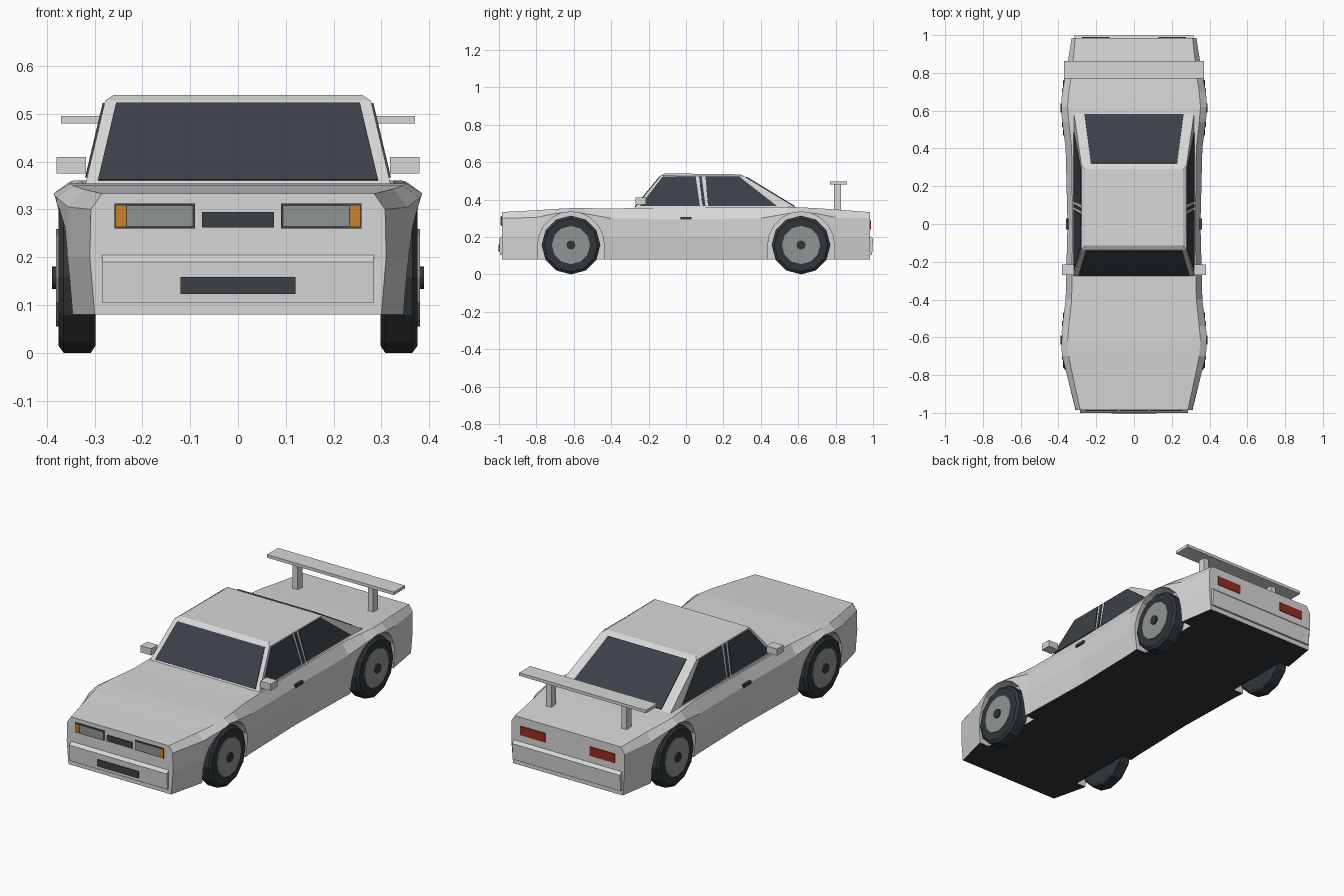
import bpy, bmesh, math
from mathutils import Vector

cube = bpy.data.objects.get("Cube")
if cube:
    bpy.data.objects.remove(cube)


def material(name, r, g, b):
    m = bpy.data.materials.new(name)
    m.use_nodes = True
    m.diffuse_color = (r, g, b, 1)
    m.node_tree.nodes["Principled BSDF"].inputs["Base Color"].default_value = (r, g, b, 1)
    return m


PAINT = material("silver paint", .68, .68, .68)
GLASS = material("dark glass", .045, .053, .064)
BLACK = material("black rubber", .03, .036, .042)
RIM = material("grey wheel metal", .28, .30, .29)
LENS = material("grey lamp glass", .28, .30, .29)
AMBER = material("amber lamp", .62, .22, .02)
RED = material("red lamp", .32, .025, .015)


def loft(name, rings, *mats):
    """Skin a row of equal-sized vertex rings and cap both ends."""
    bm = bmesh.new()
    rows = [[bm.verts.new(p) for p in ring] for ring in rings]
    n = len(rows[0])
    for a, b in zip(rows, rows[1:]):
        for i in range(n):
            j = (i + 1) % n
            bm.faces.new((a[i], a[j], b[j], b[i]))
    bm.faces.new(rows[0])
    bm.faces.new(rows[-1])
    bmesh.ops.recalc_face_normals(bm, faces=bm.faces)
    mesh = bpy.data.meshes.new(name)
    bm.to_mesh(mesh)
    bm.free()
    for m in mats:
        mesh.materials.append(m)
    ob = bpy.data.objects.new(name, mesh)
    bpy.context.collection.objects.link(ob)
    return ob


def prism(name, profile, x0, x1, mat):
    """Extrude a (y, z) profile along x."""
    return loft(name, [[(x, y, z) for y, z in profile] for x in (x0, x1)], mat)


def box(name, x0, x1, y0, y1, z0, z1, mat=PAINT):
    return prism(name, [(y0, z0), (y1, z0), (y1, z1), (y0, z1)], x0, x1, mat)


def plate(name, pts, mat, half=.004):
    """Thin plate around a flat outline."""
    pts = [Vector(p) for p in pts]
    n = (pts[1] - pts[0]).cross(pts[2] - pts[0]).normalized() * half
    return loft(name, [[p + n for p in pts], [p - n for p in pts]], mat)


# Body shell: y, half widths (sill, waist, shoulder, deck), shoulder z, deck z
stations = [
    (-.985, .300, .310, .308, .285, .300, .333),
    (-.80, .345, .355, .355, .325, .305, .343),
    (-.70, .360, .372, .380, .345, .325, .350),
    (-.62, .362, .376, .388, .352, .332, .354),
    (-.54, .360, .372, .380, .345, .325, .354),
    (-.40, .345, .362, .362, .330, .300, .353),
    (0, .335, .350, .352, .325, .295, .357),
    (.40, .345, .362, .362, .330, .300, .361),
    (.54, .360, .372, .380, .345, .325, .360),
    (.62, .362, .376, .388, .352, .332, .358),
    (.70, .360, .372, .380, .345, .325, .354),
    (.80, .350, .360, .360, .330, .305, .347),
    (.985, .320, .330, .330, .310, .300, .333),
]
rings = []
for y, sill, waist, shoulder, deck, zs, zd in stations:
    half = [(sill, .08), (waist, .20), (shoulder, zs), (deck, zd)]
    rings.append([(x, y, z) for x, z in half] + [(-x, y, z) for x, z in reversed(half)])
body = loft("body_shell", rings, PAINT, BLACK)
for f in body.data.polygons:
    if f.normal.z < -.9:
        f.material_index = 1

# Wheel arches cut into the shell
WHEEL_Y, WHEEL_Z = .615, .157
arch = [(.178 * math.cos(a), .178 * math.sin(a)) for a in
        (math.pi * i / 10 for i in range(11))] + [(-.178, -.2), (.178, -.2)]
for sx in (1, -1):
    for sy in (1, -1):
        cutter = prism("arch_cutter", [(sy * WHEEL_Y + y, WHEEL_Z + z) for y, z in arch],
                       sx * .29, sx * .5, PAINT)
        mod = body.modifiers.new("arch", 'BOOLEAN')
        mod.object, mod.operation, mod.solver = cutter, 'DIFFERENCE', 'EXACT'
        bpy.context.view_layer.objects.active = body
        bpy.ops.object.modifier_apply(modifier=mod.name)
        bpy.data.objects.remove(cutter)

# Wheels: tyre, rim and hub as twelve-sided turned parts
def turned(name, profile, sy, side, mat):
    def ring(x, r):
        return [(side * x, sy * WHEEL_Y + r * math.sin(math.tau * i / 12),
                 WHEEL_Z + r * math.cos(math.tau * i / 12)) for i in range(12)]
    loft(name, [ring(x, r) for x, r in profile], mat)


for side, lr in ((1, "left"), (-1, "right")):
    for sy, fr in ((-1, "front"), (1, "rear")):
        tag = f"{fr}_{lr}"
        turned(tag + "_tyre", [(.298, .142), (.308, .157), (.365, .157), (.376, .142)], sy, side, BLACK)
        turned(tag + "_rim", [(.35, .102), (.381, .102)], sy, side, RIM)
        turned(tag + "_hub", [(.36, .024), (.389, .024)], sy, side, BLACK)

# Cabin with a bevelled roof
def cabin_ring(w, y0, y1, z0, z1):
    return [(w, y0, z0), (w, y1, z1), (-w, y1, z1), (-w, y0, z0)]


loft("cabin", [cabin_ring(.320, -.28, .60, .35, .35),
               cabin_ring(.278, -.135, .31, .528, .525),
               cabin_ring(.260, -.115, .29, .540, .535)], PAINT)


# Windscreen and rear window
def sloped(name, y0, y1, w0, w1, lo, hi):
    """Window on a slope rising from (y0, .35) to (y1, .527)."""
    def at(w, t):
        return (w, y0 + (y1 - y0) * t, .35 + .177 * t)
    plate(name, [at(w0, lo), at(w1, hi), at(-w1, hi), at(-w0, lo)], GLASS)


sloped("windscreen", -.28, -.135, .293, .255, .06, .97)
sloped("rear_window", .60, .31, .262, .228, .07, .96)

# Side windows, mirrors, handles
front_pane = [(-.245, .366), (-.125, .522), (.052, .522), (.074, .366)]
rear_pane = [(.118, .366), (.104, .522), (.285, .522), (.485, .366)]
split = [(.088, .366), (.070, .522), (.084, .522), (.104, .366)]
for side, lr in ((1, "left"), (-1, "right")):
    for name, pane in (("front_window", front_pane), ("rear_side_window", rear_pane),
                       ("window_divider", split)):
        plate(f"{lr}_{name}", [(side * (.320 - (z - .35) * .236), y, z) for y, z in pane], GLASS)
    box(lr + "_mirror", side * .318, side * .38, -.27, -.215, .375, .41)
    box(lr + "_door_handle", side * .345, side * .36, -.03, .03, .293, .308, GLASS)

# Bumpers with a chamfered upper edge
for name, s, w in (("front_bumper", -1, .285), ("rear_bumper", 1, .315)):
    prism(name, [(s * .97, .105), (s * .995, .105), (s, .19), (s * .983, .206), (s * .97, .206)],
          -w, w, PAINT)


# Front and rear fittings
def panel(name, x0, x1, z0, z1, y, mat, half=.003):
    plate(name, [(x0, y, z0), (x1, y, z0), (x1, y, z1), (x0, y, z1)], mat, half)


panel("grille", -.075, .075, .262, .295, -.986, GLASS)
panel("lower_intake", -.12, .12, .123, .159, -.998, GLASS, .004)
for side, lr in ((1, "left"), (-1, "right")):
    panel(lr + "_headlamp_frame", side * .09, side * .258, .26, .312, -.986, GLASS)
    panel(lr + "_headlamp", side * .095, side * .232, .265, .307, -.988, LENS)
    panel(lr + "_indicator", side * .234, side * .255, .264, .308, -.988, AMBER)
    panel(lr + "_tail_lamp", side * .13, side * .275, .24, .288, .986, RED)
    # Wing posts
    box(lr + "_wing_post", side * .205, side * .235, .79, .83, .33, .485)
box("rear_wing", -.37, .37, .77, .862, .48, .496)
